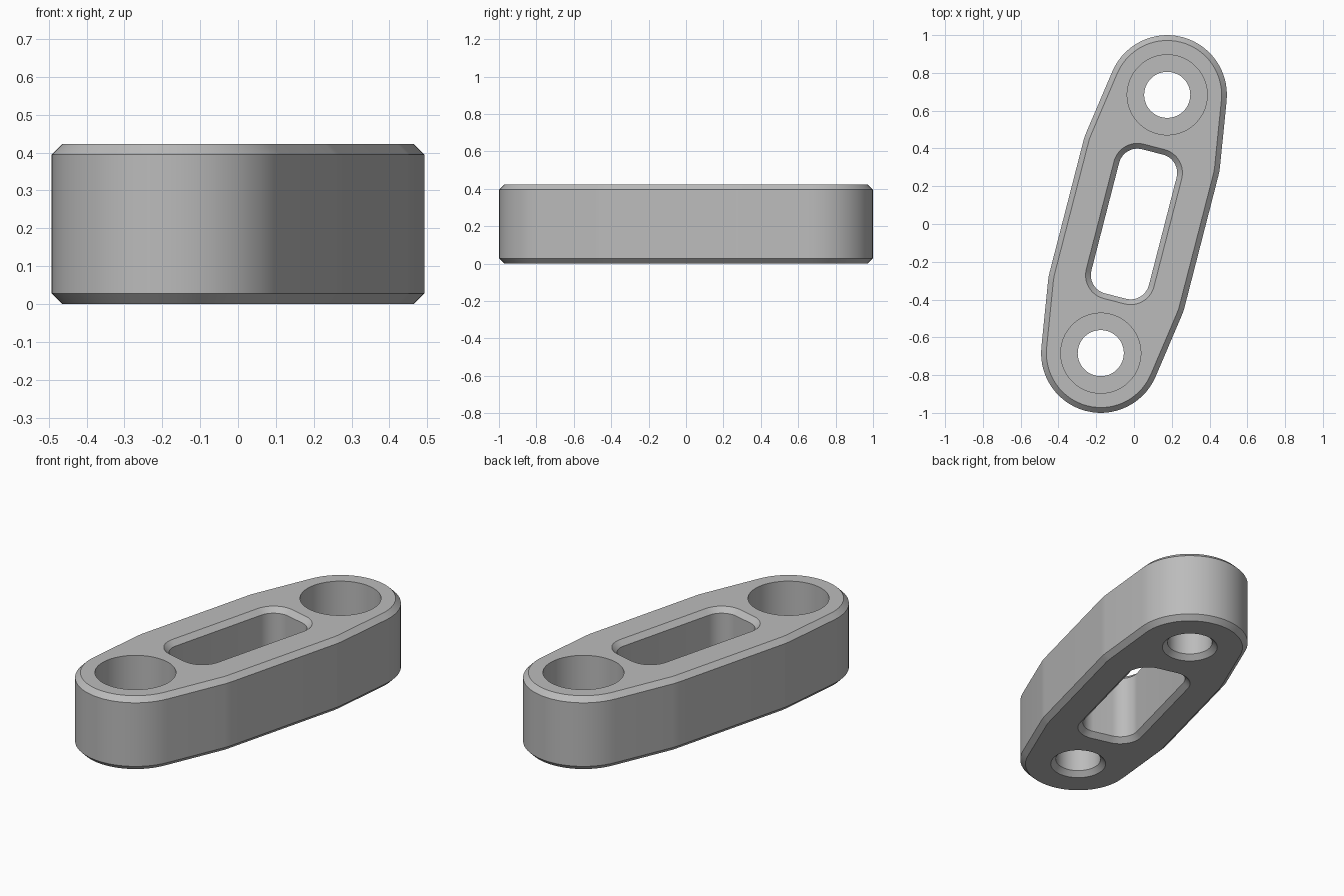
import bpy
import bmesh
import math
from mathutils import Matrix

cube = bpy.data.objects.get("Cube")
if cube:
    bpy.data.objects.remove(cube, do_unlink=True)

HEIGHT = 0.423
CHAMFER = 0.028
HOLE_DIST = 0.706                      # hole centre from the middle
TILT = math.atan2(0.684, 0.176)        # direction of the long axis


def rubber_band(circles, grow=0.0):
    """Outline stretched round counter-clockwise circles (x, y, radius)."""
    n = len(circles)
    normals = []
    for i in range(n):
        x1, y1, r1 = circles[i]
        x2, y2, r2 = circles[(i + 1) % n]
        dx, dy = x2 - x1, y2 - y1
        normals.append(math.atan2(dy, dx) - math.acos((r1 - r2) / math.hypot(dx, dy)))
    points = []
    for i, (x, y, r) in enumerate(circles):
        start = normals[i - 1]
        span = (normals[i] - start) % math.tau
        steps = max(3, round(span / 0.1))
        for k in range(steps + 1):
            a = start + span * k / steps
            points.append((x + (r + grow) * math.cos(a), y + (r + grow) * math.sin(a)))
    return points


def ring(x, radius, count=64):
    return [(x + radius * math.cos(math.tau * k / count),
             radius * math.sin(math.tau * k / count)) for k in range(count)]


def add_wall(bm, levels):
    """Skin a stack of (outline, z) loops; return bottom and top rim edges."""
    loops = [[bm.verts.new((x, y, z)) for x, y in outline] for outline, z in levels]
    n = len(loops[0])
    for low, high in zip(loops, loops[1:]):
        for i in range(n):
            j = (i + 1) % n
            bm.faces.new((low[i], low[j], high[j], high[i]))
    return [[bm.edges.get((lp[i], lp[(i + 1) % n])) for i in range(n)]
            for lp in (loops[0], loops[-1])]


def chamfered(circles, rim_grow):
    return [(rubber_band(circles, rim_grow), 0),
            (rubber_band(circles), CHAMFER),
            (rubber_band(circles), HEIGHT - CHAMFER),
            (rubber_band(circles, rim_grow), HEIGHT)]


# Outer body: round ends with a wider straight waist
body = [(HOLE_DIST, 0, 0.316), (0.36, 0.069, 0.3), (-0.36, 0.069, 0.3),
        (-HOLE_DIST, 0, 0.316), (-0.36, -0.069, 0.3), (0.36, -0.069, 0.3)]
# Central slot with rounded corners
slot = [(sx * 0.294, sy * 0.057, 0.1)
        for sx, sy in ((1, 1), (-1, 1), (-1, -1), (1, -1))]
# Counterbored hole, from the chamfered bottom rim up
bore = [(0.122 + CHAMFER, 0), (0.122, CHAMFER), (0.122, 0.2), (0.212, 0.2), (0.212, HEIGHT)]

bm = bmesh.new()
walls = [add_wall(bm, chamfered(body, -CHAMFER)),
         add_wall(bm, chamfered(slot, CHAMFER))]
for side in (-1, 1):
    walls.append(add_wall(bm, [(ring(side * HOLE_DIST, r), z) for r, z in bore]))

# Flat bottom and top faces with the openings left free
for level, direction in ((0, -1), (1, 1)):
    rims = [edge for wall in walls for edge in wall[level]]
    bmesh.ops.triangle_fill(bm, edges=rims, use_beauty=True, normal=(0, 0, direction))

bmesh.ops.recalc_face_normals(bm, faces=bm.faces)
bm.transform(Matrix.Rotation(TILT, 4, 'Z'))
mesh = bpy.data.meshes.new("link_plate")
bm.to_mesh(mesh)
bm.free()

plate = bpy.data.objects.new("link_plate", mesh)
bpy.context.collection.objects.link(plate)

# Plain grey finish
grey = bpy.data.materials.new("plain_grey")
grey.use_nodes = True
colour = (0.5, 0.5, 0.5, 1)
grey.diffuse_color = colour
grey.node_tree.nodes["Principled BSDF"].inputs["Base Color"].default_value = colour
mesh.materials.append(grey)

bpy.ops.object.select_all(action='DESELECT')
plate.select_set(True)
bpy.context.view_layer.objects.active = plate
bpy.ops.object.shade_smooth_by_angle(angle=math.radians(30))
